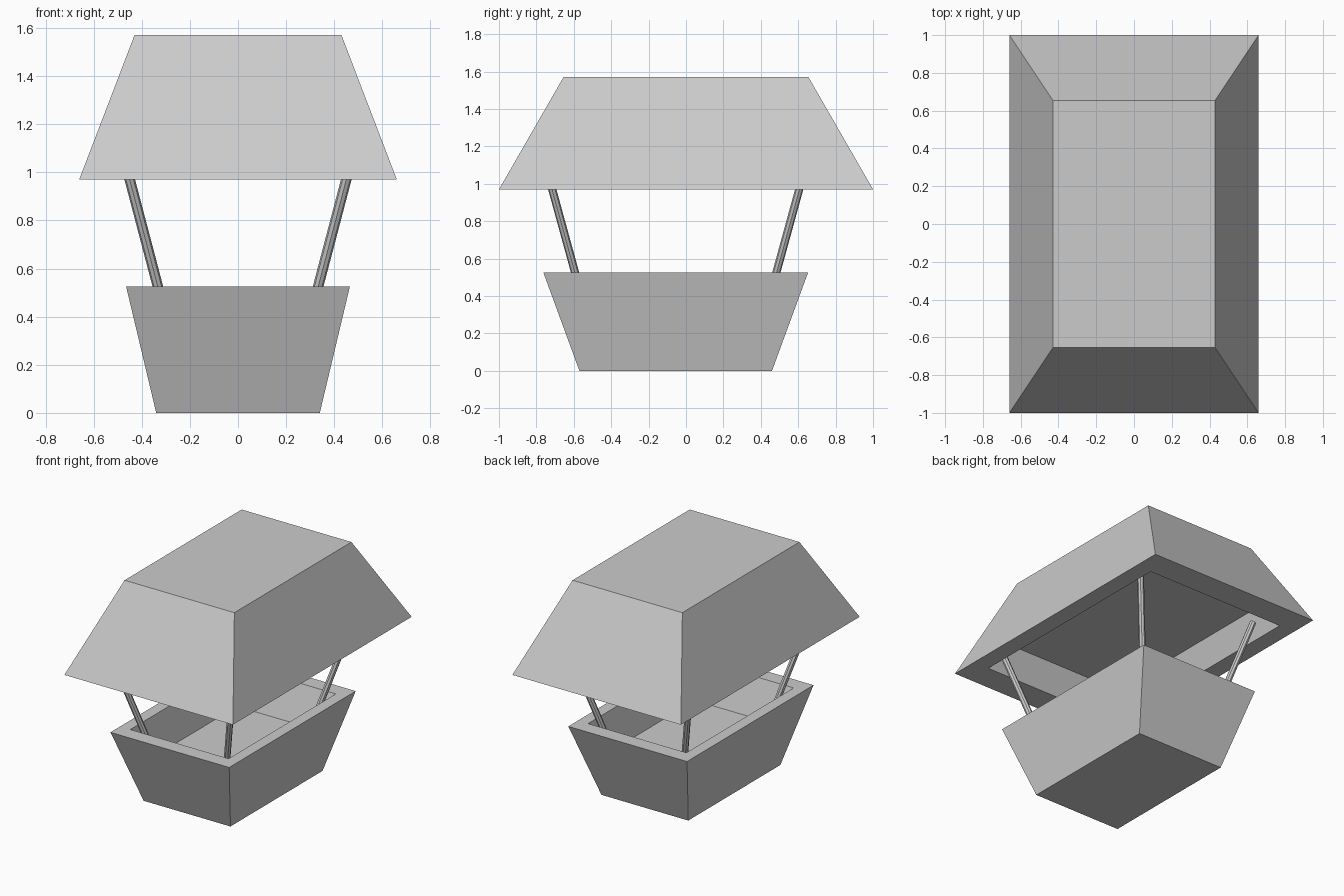
import bpy
import bmesh
from mathutils import Vector

if "Cube" in bpy.data.objects:
    bpy.data.objects.remove(bpy.data.objects["Cube"])

YC = -0.055   # basket and poles sit slightly forward of the roof


def hollow_frustum(name, rings, yc=0.0):
    """Loft rectangular rings (half x, half y, z) and cap both ends."""
    bm = bmesh.new()
    loops = [[bm.verts.new((sx * hx, yc + sy * hy, z))
              for sx, sy in ((-1, -1), (1, -1), (1, 1), (-1, 1))]
             for hx, hy, z in rings]
    bm.faces.new(loops[0])
    bm.faces.new(loops[-1])
    for a, b in zip(loops, loops[1:]):
        for i in range(4):
            j = (i + 1) % 4
            bm.faces.new((a[i], a[j], b[j], b[i]))
    bmesh.ops.recalc_face_normals(bm, faces=bm.faces)
    mesh = bpy.data.meshes.new(name)
    bm.to_mesh(mesh)
    bm.free()
    obj = bpy.data.objects.new(name, mesh)
    bpy.context.collection.objects.link(obj)
    return obj


def pole(name, start, end, radius=0.0215):
    axis = end - start
    bpy.ops.mesh.primitive_cylinder_add(
        vertices=8, radius=radius, depth=axis.length,
        location=(start + end) / 2,
        rotation=axis.to_track_quat('Z', 'Y').to_euler())
    bpy.context.object.name = name


# Basket: outer walls, rim, inner walls, raised floor
hollow_frustum("basket", [(0.34, 0.515, 0), (0.465, 0.7075, 0.525),
                          (0.385, 0.60, 0.525), (0.327, 0.511, 0.28)], YC)

# Roof: flat top, sloping sides, underside rim, shallow recess
hollow_frustum("roof", [(0.43, 0.655, 1.57), (0.66, 1.0, 0.97),
                        (0.54, 0.81, 0.97), (0.48, 0.73, 1.15)])

# Four splayed poles from the basket floor into the roof
for side, sx in (("left", -1), ("right", 1)):
    for place, sy in (("front", -1), ("back", 1)):
        pole(f"{place}_{side}_pole",
             Vector((sx * 0.266, YC + sy * 0.468, 0.27)),
             Vector((sx * 0.471, YC + sy * 0.682, 1.05)))
